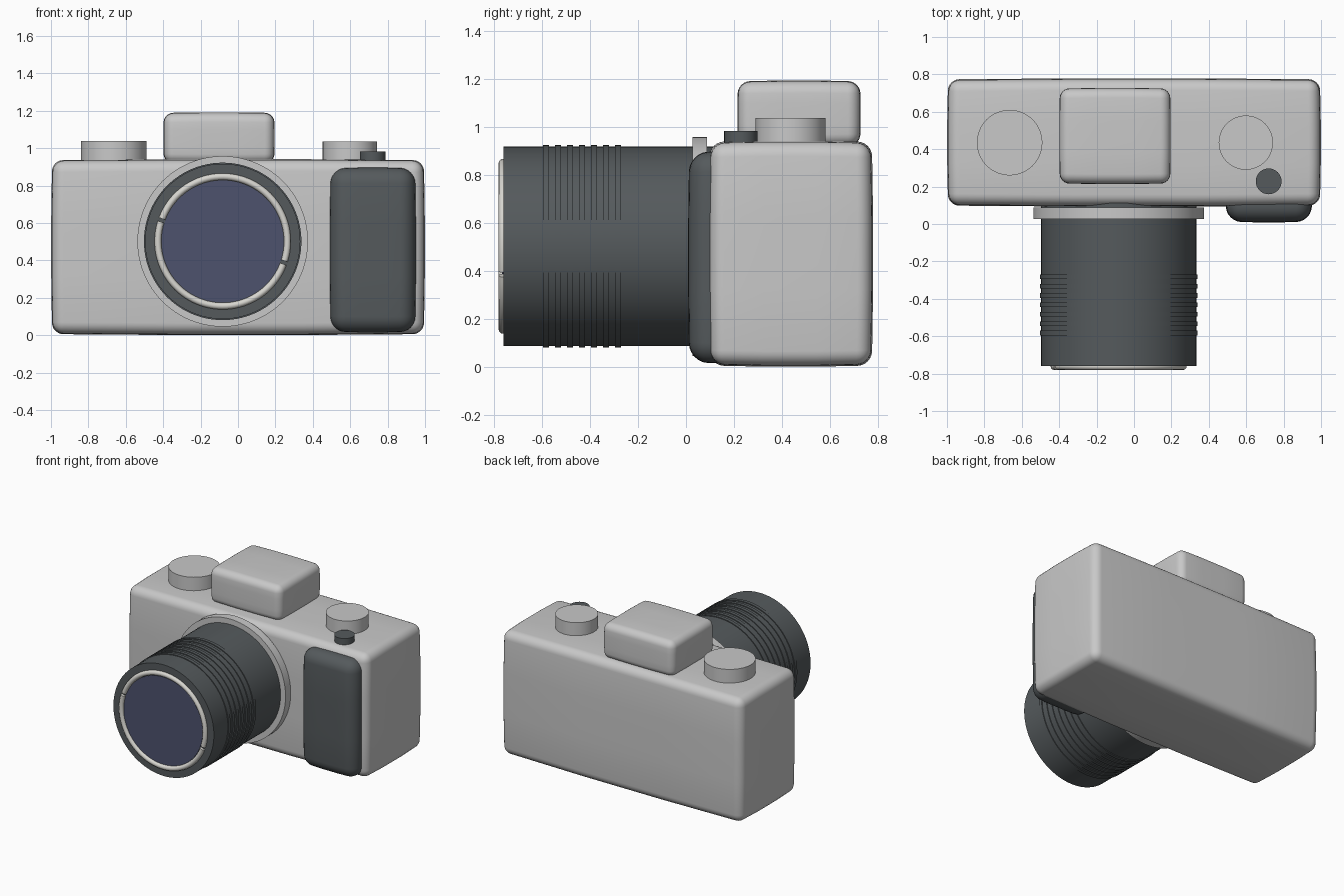
import bpy, bmesh, math
from mathutils import Matrix, Vector

if "Cube" in bpy.data.objects:
    bpy.data.objects.remove(bpy.data.objects["Cube"])


def material(name, r, g, b):
    m = bpy.data.materials.new(name)
    m.diffuse_color = (r, g, b, 1)
    m.use_nodes = True
    m.node_tree.nodes["Principled BSDF"].inputs["Base Color"].default_value = m.diffuse_color
    return m


SILVER = material("silver body", 0.58, 0.58, 0.58)
DARK = material("dark rubber", 0.09, 0.102, 0.108)
GLASS = material("blue glass", 0.075, 0.085, 0.155)
TRIM = material("pale trim", 0.68, 0.67, 0.63)


def finish(bm, name, mat, angle=35):
    """Smooth shading with sharp edges kept above the given angle."""
    bmesh.ops.recalc_face_normals(bm, faces=bm.faces)
    for f in bm.faces:
        f.smooth = True
    for e in bm.edges:
        e.smooth = e.calc_face_angle(0) < math.radians(angle)
    me = bpy.data.meshes.new(name)
    bm.to_mesh(me)
    bm.free()
    me.materials.append(mat)
    ob = bpy.data.objects.new(name, me)
    bpy.context.collection.objects.link(ob)
    return ob


def rounded_box(name, lo, hi, radius, bulge, mat):
    """Box with rounded edges and slightly pillowed faces."""
    lo, hi = Vector(lo), Vector(hi)
    mid, half = (lo + hi) / 2, (hi - lo) / 2
    bm = bmesh.new()
    bmesh.ops.create_cube(bm, size=2)
    bmesh.ops.subdivide_edges(bm, edges=bm.edges[:], cuts=2, use_grid_fill=True)
    for v in bm.verts:
        v.co = Vector([v.co[i] * half[i] for i in range(3)])
    sharp = [e for e in bm.edges if e.calc_face_angle(0) > 1]
    bmesh.ops.bevel(bm, geom=sharp, offset=radius, segments=6, profile=0.5,
                    affect='EDGES')
    for v in bm.verts:
        u = [v.co[i] / half[i] for i in range(3)]
        for i in range(3):
            rest = sum(u[j] ** 2 for j in range(3) if j != i) / 2
            v.co[i] -= bulge * u[i] * rest
        v.co += mid
    return finish(bm, name, mat)


def cylinder(name, centre, radius, a, b, mat, axis='Z', sides=64):
    """Cylinder from a to b along its axis; centre gives the other two coords."""
    bm = bmesh.new()
    bmesh.ops.create_cone(bm, cap_ends=True, segments=sides, radius1=radius,
                          radius2=radius, depth=b - a)
    m = (a + b) / 2
    if axis == 'Z':
        mat4 = Matrix.Translation((centre[0], centre[1], m))
    else:
        mat4 = Matrix.Translation((centre[0], m, centre[1])) @ Matrix.Rotation(math.pi / 2, 4, 'X')
    bmesh.ops.transform(bm, matrix=mat4, verts=bm.verts)
    return finish(bm, name, mat)


def arc_tube(name, centre, y, radius, tube, start, end, mat, steps=48, sides=12):
    """Round tube swept along an arc in the front plane, ends capped."""
    bm = bmesh.new()
    loops = []
    for i in range(steps + 1):
        t = math.radians(start + (end - start) * i / steps)
        loop = []
        for j in range(sides):
            p = 2 * math.pi * j / sides
            r = radius + tube * math.cos(p)
            loop.append(bm.verts.new((centre[0] + r * math.cos(t),
                                      y + tube * math.sin(p),
                                      centre[1] + r * math.sin(t))))
        loops.append(loop)
    for l0, l1 in zip(loops, loops[1:]):
        for j in range(sides):
            k = (j + 1) % sides
            bm.faces.new((l0[j], l0[k], l1[k], l1[j]))
    bm.faces.new(loops[0])
    bm.faces.new(loops[-1])
    return finish(bm, name, mat, 50)


# Body, viewfinder hump and hand grip
rounded_box("camera_body", (-1, 0.092, 0), (1, 0.78, 0.943), 0.06, 0.012, SILVER)
rounded_box("viewfinder_hump", (-0.4, 0.213, 0.915), (0.197, 0.728, 1.193), 0.05, 0.008, SILVER)
rounded_box("hand_grip", (0.49, 0.008, 0.015), (0.952, 0.29, 0.897), 0.08, 0.01, DARK)

# Top dials and shutter button
cylinder("left_dial", (-0.665, 0.435), 0.175, 0.88, 1.04, SILVER)
cylinder("right_dial", (0.598, 0.435), 0.145, 0.88, 1.037, SILVER)
cylinder("shutter_button", (0.72, 0.228), 0.069, 0.88, 0.982, DARK, sides=32)

# Lens mount, barrel and focus ribs
LENS = (-0.082, 0.502)
cylinder("lens_mount", LENS, 0.456, 0.027, 0.088, SILVER, 'Y', 96)
cylinder("lens_barrel", LENS, 0.415, -0.76, 0.15, DARK, 'Y', 96)
for n in range(7):
    y = -0.595 + 0.05 * n
    cylinder(f"focus_rib_{n + 1}", LENS, 0.421, y, y + 0.025, DARK, 'Y', 96)

# Front glass and the two-part trim ring
cylinder("front_glass", LENS, 0.326, -0.765, -0.757, GLASS, 'Y', 96)
for n, start in enumerate((-17.5, 162.5)):
    arc_tube(f"trim_ring_{n + 1}", LENS, -0.762, 0.346, 0.018, start, start + 177, TRIM)
